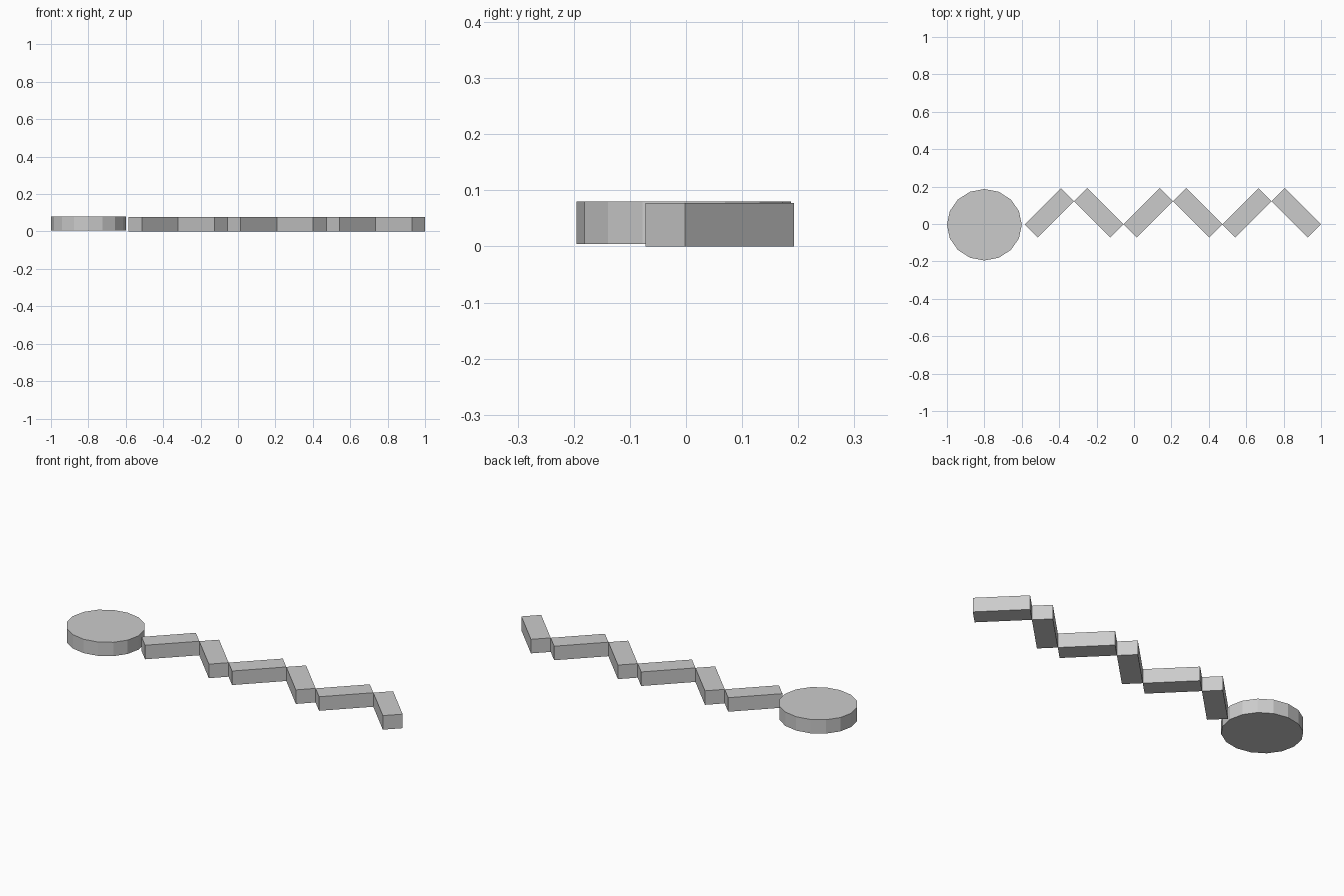
import bpy
from math import radians

if "Cube" in bpy.data.objects:
    bpy.data.objects.remove(bpy.data.objects["Cube"])

# Round flat head, slightly squashed in depth
bpy.ops.mesh.primitive_cylinder_add(vertices=16, radius=1, depth=1,
                                    location=(-0.8, -0.004, 0.042))
head = bpy.context.object
head.name = "round_head"
head.scale = (0.2, 0.191, 0.076)

# Zigzag tail: six equal bars touching corner to corner
COUNT, START, END = 6, -0.584, 1.0
PITCH = (END - START) / COUNT
for i in range(COUNT):
    bpy.ops.mesh.primitive_cube_add(
        size=1, location=(START + PITCH * (i + 0.5), 0.06, 0.0385),
        rotation=(0, 0, radians(45 if i % 2 == 0 else -45)))
    bar = bpy.context.object
    bar.name = f"zigzag_bar_{i + 1}"
    bar.scale = (0.274, 0.1, 0.077)
